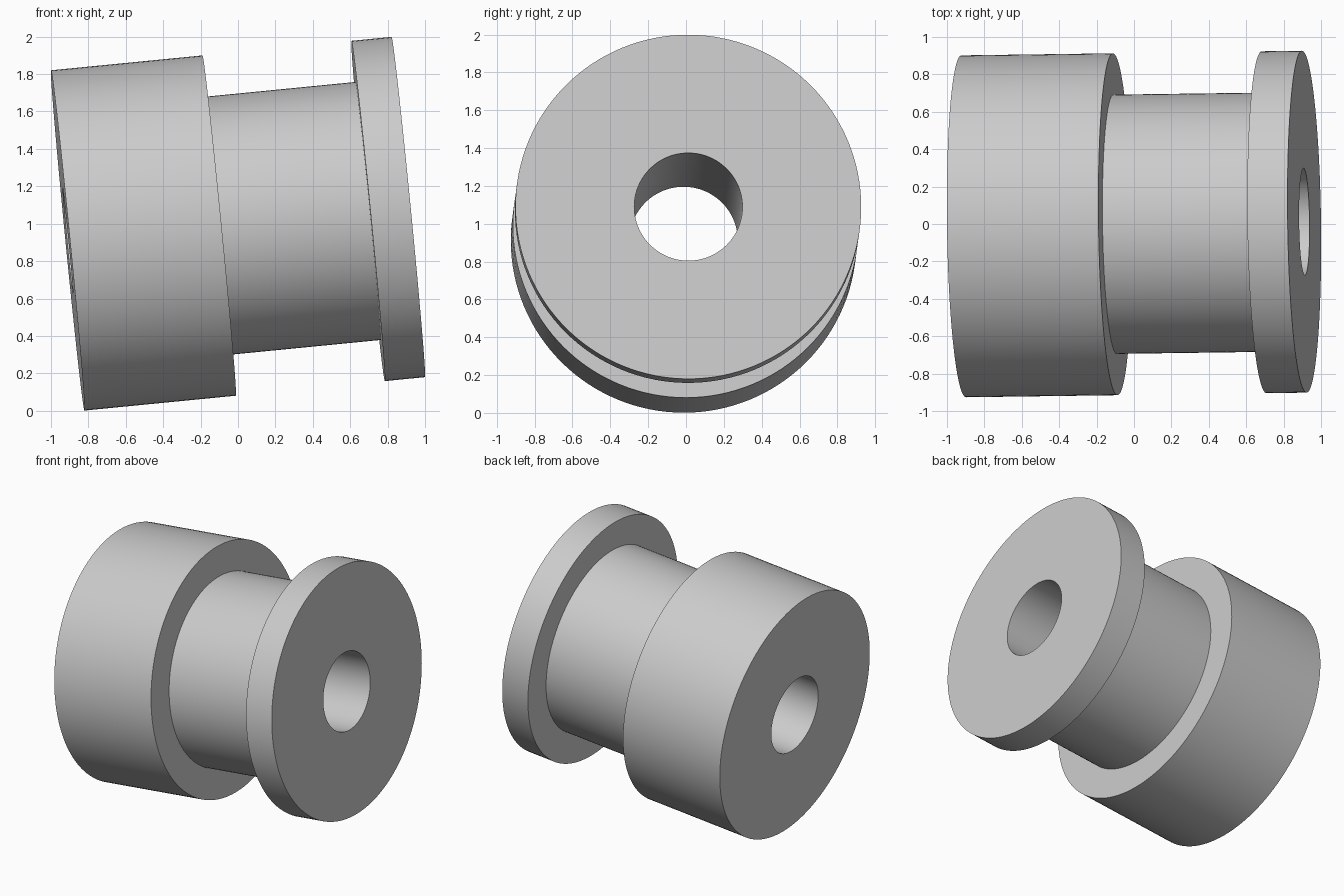
import bpy, bmesh
from math import radians, tau
from mathutils import Matrix, Vector

cube = bpy.data.objects.get("Cube")
if cube:
    bpy.data.objects.remove(cube, do_unlink=True)

SEGMENTS = 128
HALF = 0.915          # half length along the axis
RIM, NECK, BORE = 0.914, 0.693, 0.286
WIDE_END = -HALF + 0.814
THIN_START = HALF - 0.216

# Plain grey
grey = bpy.data.materials.new("plain_grey")
grey.use_nodes = True
colour = (0.6, 0.6, 0.6, 1)
grey.diffuse_color = colour
grey.node_tree.nodes["Principled BSDF"].inputs["Base Color"].default_value = colour

# Half section of the bored spool: (position along axis, radius)
section = [
    (-HALF, BORE), (-HALF, RIM), (WIDE_END, RIM), (WIDE_END, NECK),
    (THIN_START, NECK), (THIN_START, RIM), (HALF, RIM), (HALF, BORE),
]

# Turn the section about the x axis
bm = bmesh.new()
rings = []
for i in range(SEGMENTS):
    turn = Matrix.Rotation(tau * i / SEGMENTS, 3, 'X')
    rings.append([bm.verts.new(turn @ Vector((x, 0, r))) for x, r in section])
count = len(section)
for i, ring in enumerate(rings):
    following = rings[(i + 1) % SEGMENTS]
    for j in range(count):
        k = (j + 1) % count
        bm.faces.new((ring[j], ring[k], following[k], following[j]))
bmesh.ops.recalc_face_normals(bm, faces=bm.faces)

mesh = bpy.data.meshes.new("flanged_spool")
bm.to_mesh(mesh)
bm.free()
mesh.materials.append(grey)

# Tilt the axis up to the right, with a slight yaw
mesh.transform(Matrix.Translation((0, 0, 1))
               @ Matrix.Rotation(radians(0.78), 4, 'Z')
               @ Matrix.Rotation(radians(-5.6), 4, 'Y'))

spool = bpy.data.objects.new("flanged_spool", mesh)
bpy.context.collection.objects.link(spool)
bpy.ops.object.select_all(action='DESELECT')
spool.select_set(True)
bpy.context.view_layer.objects.active = spool
bpy.ops.object.shade_smooth_by_angle(angle=radians(30))
